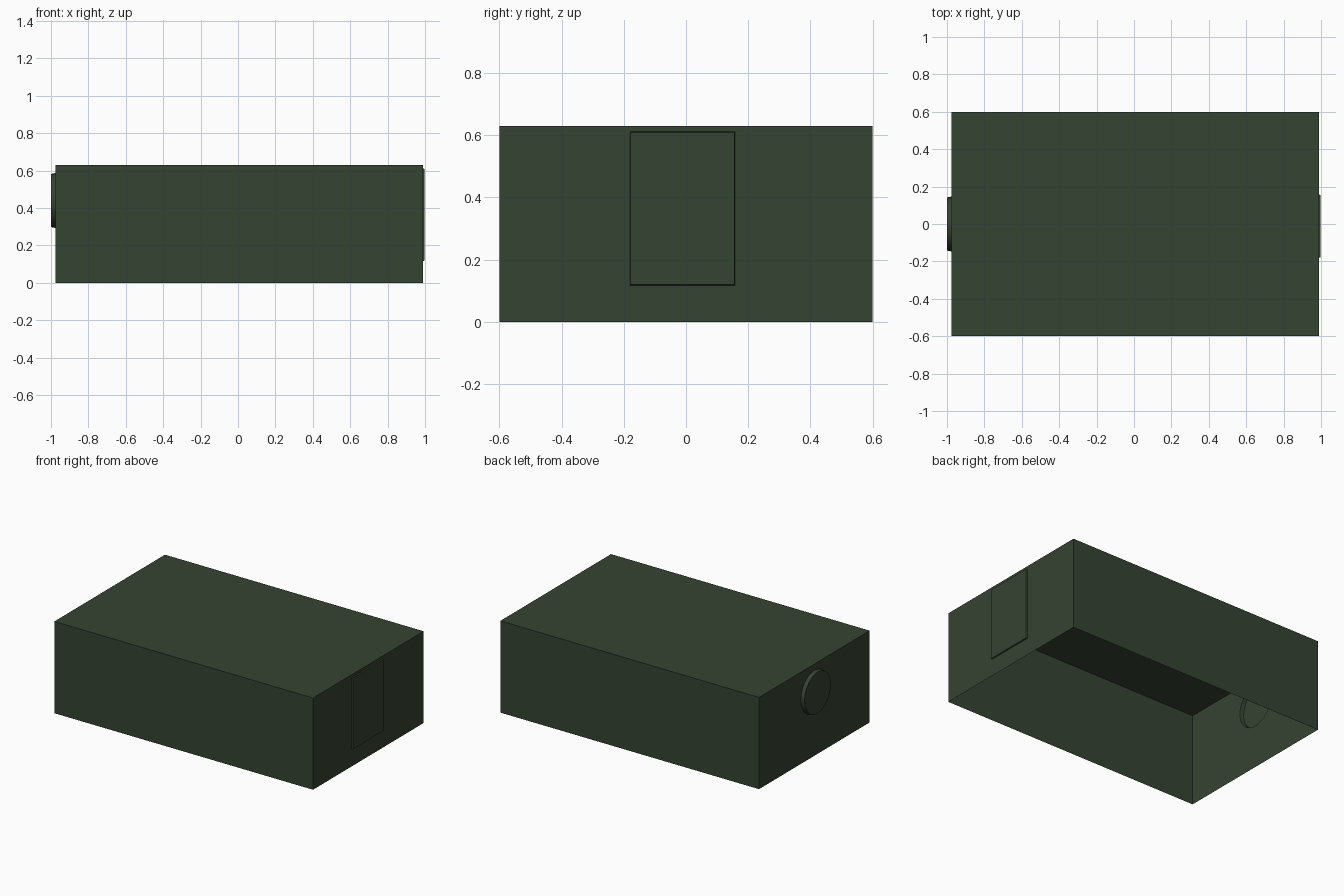
import bpy, bmesh, math

if "Cube" in bpy.data.objects:
    bpy.data.objects.remove(bpy.data.objects["Cube"])

X0, X1, HY, H = -0.975, 0.99, 0.6, 0.63   # shell limits

green = bpy.data.materials.new("dark_green")
green.diffuse_color = (0.036, 0.056, 0.032, 1)
green.use_nodes = True
green.node_tree.nodes["Principled BSDF"].inputs["Base Color"].default_value = green.diffuse_color


def finish(bm, name):
    bmesh.ops.remove_doubles(bm, verts=bm.verts, dist=1e-5)
    me = bpy.data.meshes.new(name)
    bm.to_mesh(me)
    bm.free()
    me.materials.append(green)
    ob = bpy.data.objects.new(name, me)
    bpy.context.collection.objects.link(ob)
    return ob


def loop_edges(bm, verts):
    return [bm.edges.new((verts[i], verts[(i + 1) % len(verts)])) for i in range(len(verts))]


def raised_wall(name, x, x_out, outline, shrink):
    """End wall with an outline pushed outwards from x to x_out."""
    s = 1 if x_out > x else -1
    bm = bmesh.new()
    rect = [bm.verts.new((x, y, z)) for y, z in ((-HY, 0), (HY, 0), (HY, H), (-HY, H))]
    inner = [bm.verts.new((x, y, z)) for y, z in outline]
    edges = loop_edges(bm, rect) + loop_edges(bm, inner)
    bmesh.ops.triangle_fill(bm, use_beauty=True, edges=edges, normal=(s, 0, 0))
    # raised rim and cap
    n = len(outline)
    cy = sum(p[0] for p in outline) / n
    cz = sum(p[1] for p in outline) / n
    outer = [bm.verts.new((x_out, cy + (y - cy) * shrink, cz + (z - cz) * shrink)) for y, z in outline]
    for i in range(n):
        j = (i + 1) % n
        q = (inner[i], inner[j], outer[j], outer[i])
        bm.faces.new(q if s > 0 else q[::-1]).smooth = n > 4
    bm.faces.new(outer if s > 0 else outer[::-1])
    bm.normal_update()
    for f in bm.faces:   # flat faces must look outwards
        if abs(f.normal.x) > 0.9 and f.normal.x * s < 0:
            f.normal_flip()
    return finish(bm, name)


# open-bottomed shell: roof, front and back
bm = bmesh.new()
prof = [(-HY, 0), (-HY, H), (HY, H), (HY, 0)]
a = [bm.verts.new((X0, y, z)) for y, z in prof]
b = [bm.verts.new((X1, y, z)) for y, z in prof]
for i in range(3):
    bm.faces.new((a[i], b[i], b[i + 1], a[i + 1])).normal_flip()
bm.normal_update()
for f in bm.faces:
    c = f.calc_center_median()
    if f.normal.y * c.y + f.normal.z * (c.z - 0.31) < 0:
        f.normal_flip()
finish(bm, "shell")

# left end wall with round knob
circle = [(0.147 * math.cos(t * math.tau / 32), 0.44 + 0.147 * math.sin(t * math.tau / 32)) for t in range(32)]
raised_wall("left_wall_with_round_vent", X0, -1.0, circle, 0.965)

# right end wall with door panel
door = [(-0.18, 0.117), (0.157, 0.117), (0.157, 0.611), (-0.18, 0.611)]
raised_wall("right_wall_with_door", X1, 0.998, door, 0.99)
